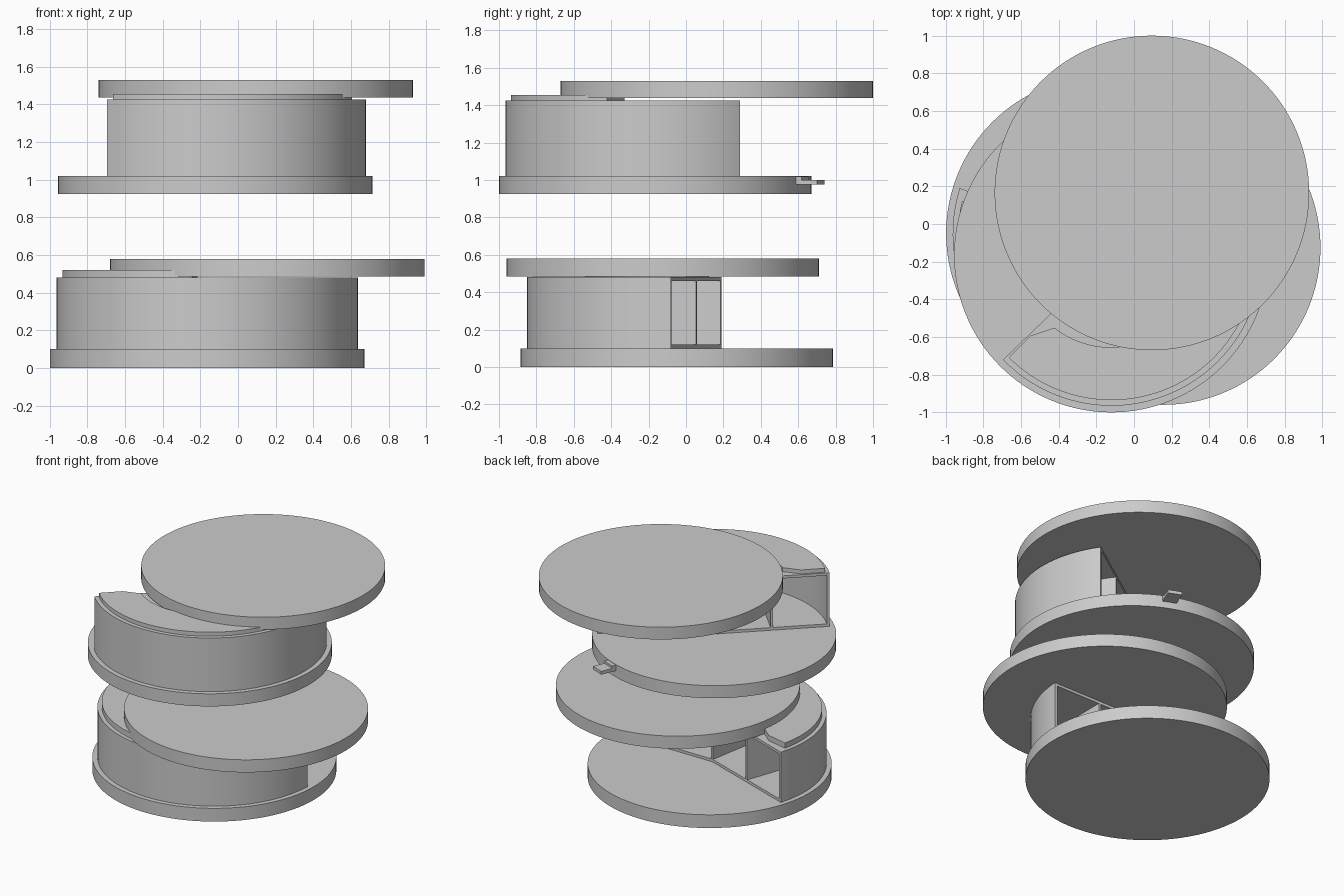
import bpy, bmesh
from math import radians, cos, sin, sqrt
from mathutils import Vector

if "Cube" in bpy.data.objects:
    bpy.data.objects.remove(bpy.data.objects["Cube"])


def prism(name, pts, z0, z1, smooth=True):
    """Extrude a 2D outline from z0 to z1."""
    bm = bmesh.new()
    face = bm.faces.new([bm.verts.new((x, y, z0)) for x, y in pts])
    ext = bmesh.ops.extrude_face_region(bm, geom=[face])
    verts = [g for g in ext["geom"] if isinstance(g, bmesh.types.BMVert)]
    bmesh.ops.translate(bm, verts=verts, vec=(0, 0, z1 - z0))
    bmesh.ops.recalc_face_normals(bm, faces=bm.faces)
    mesh = bpy.data.meshes.new(name)
    bm.to_mesh(mesh)
    bm.free()
    ob = bpy.data.objects.new(name, mesh)
    bpy.context.collection.objects.link(ob)
    if smooth:
        bpy.context.view_layer.objects.active = ob
        ob.select_set(True)
        bpy.ops.object.shade_smooth_by_angle(angle=radians(30))
        ob.select_set(False)
    return ob


def arc(c, r, a0, a1, n=64):
    return [(c[0] + r * cos(radians(a0 + (a1 - a0) * i / n)),
             c[1] + r * sin(radians(a0 + (a1 - a0) * i / n))) for i in range(n + 1)]


def disc(name, c, z0, z1, r=0.835):
    return prism(name, arc(c, r, 0, 360, 128)[:-1], z0, z1)


def panel(name, p, d, length, width, z0, z1):
    """Straight upright board starting at p and running along d."""
    d = d.normalized()
    s = Vector((-d.y, d.x)) * width / 2
    q = p + d * length
    return prism(name, [tuple(v) for v in (p - s, q - s, q + s, p + s)], z0, z1, False)


R, T = 0.80, 0.02


def cabinet(name, c, a0, a1, apex_offset, z0, z1, slab0, slab1, slab_top):
    centre = Vector(c)
    apex = centre + Vector((0, apex_offset))
    # floor and ceiling boards, curved back
    outline = arc(c, R, a0, a1) + [tuple(apex)]
    prism(name + "_floor", outline, z0, z0 + T)
    prism(name + "_ceiling", outline, z1 - T, z1)
    prism(name + "_curved_back", arc(c, R, a0, a1) + arc(c, R - T, a1, a0), z0, z1)

    def divider(label, p, d):
        d = d.normalized()
        rel = p - centre
        b = rel.dot(d)
        length = -b + sqrt(b * b - rel.dot(rel) + (R - T / 2) ** 2)
        panel(name + label, p, d, length, T * 0.9, z0 + T, z1 - T)

    # middle partition and one divider per half
    am = radians((a0 + a1) / 2)
    mid = Vector((cos(am), sin(am)))
    divider("_partition", apex, mid)
    for label, a in (("_left_divider", a0), ("_right_divider", a1)):
        end = centre + R * Vector((cos(radians(a)), sin(radians(a))))
        along = end - apex
        normal = Vector((-along.y, along.x))
        if normal.dot(mid) < 0:
            normal = -normal
        divider(label, (apex + end) / 2, normal)

    # raised curved guide rail on the ceiling
    rail = arc(c, 0.77, slab0, slab1) + arc(c, 0.49, slab1, slab0 + 7)
    rail += arc(c, 0.605, slab0, slab0, 1)[:1]
    prism(name + "_guide_rail", rail, z1, slab_top)


# four offset discs
disc("base_disc", (-0.1625, -0.05), 0.0, 0.10)
disc("second_disc", (0.155, -0.125), 0.485, 0.58)
disc("third_disc", (-0.12, -0.165), 0.925, 1.02)
disc("top_disc", (0.095, 0.165), 1.437, 1.53)

# two hollow curved cabinets
cabinet("lower_cabinet", (-0.1625, -0.05), 162.5, 357.8, -0.03, 0.10, 0.48, 167, 264, 0.52)
cabinet("upper_cabinet", (-0.12, -0.165), -136, 34.5, 0.0, 1.02, 1.425, -135, -19.5, 1.455)

# small stepped latch at the back of the third disc
c3 = Vector((-0.12, -0.165))
d = Vector((cos(radians(68)), sin(radians(68))))
panel("latch_block", c3 + d * 0.78, d, 0.085, 0.10, 0.975, 1.018)
panel("latch_tongue", c3 + d * 0.80, d, 0.155, 0.10, 0.975, 1.0)
